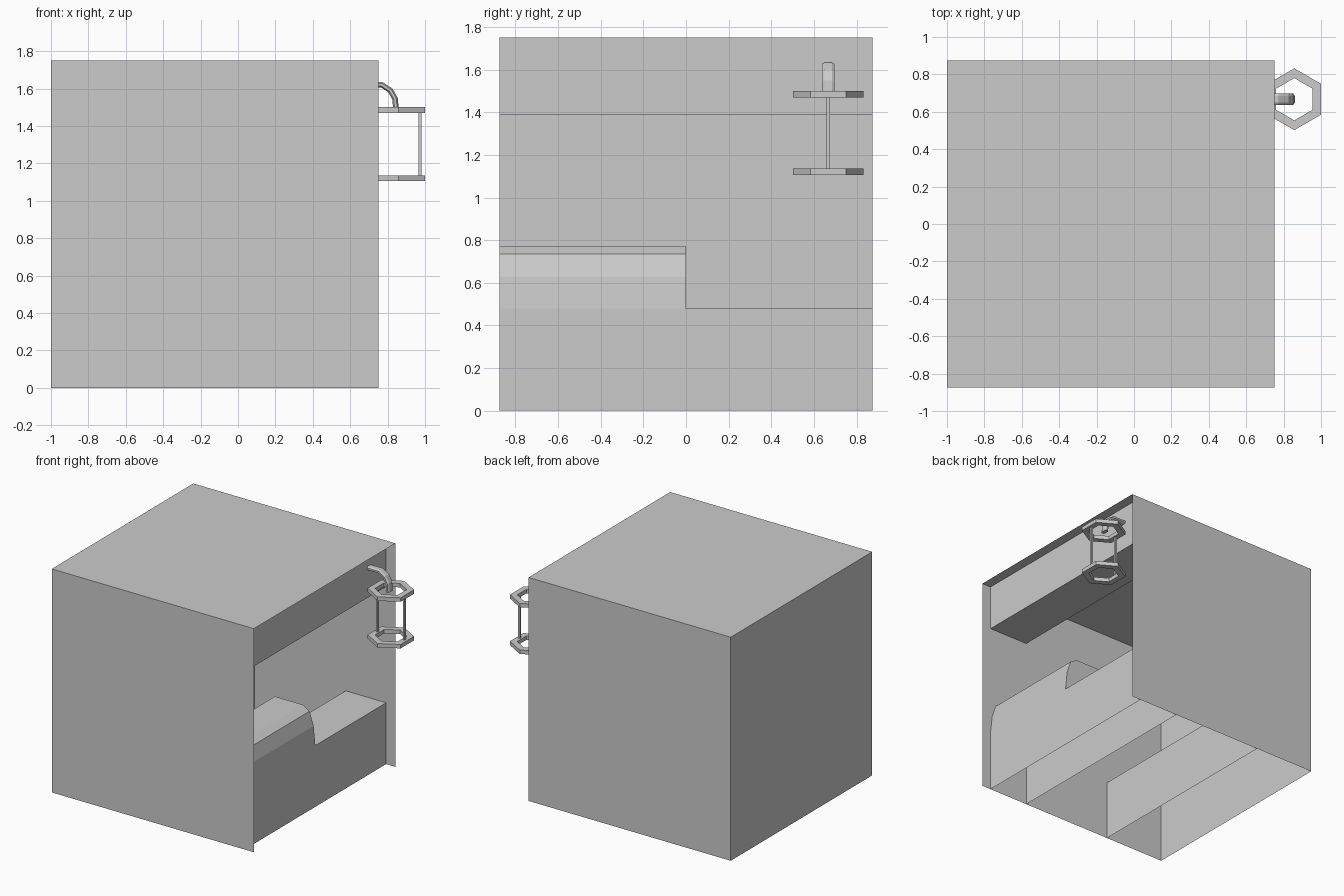
import bpy, bmesh, math
from mathutils import Vector

if "Cube" in bpy.data.objects:
    bpy.data.objects.remove(bpy.data.objects["Cube"])

X0, X1, HALF, H = -1.0, 0.75, 0.875, 1.75      # shell extents
FRONT, BACK = 0.67, 0.32                        # thick wall with the serving hatch
COUNTER, HEAD = 0.48, 1.39                      # hatch bottom and top


def finish(name, bm):
    mesh = bpy.data.meshes.new(name)
    bm.to_mesh(mesh)
    bm.free()
    obj = bpy.data.objects.new(name, mesh)
    bpy.context.collection.objects.link(obj)
    return obj


def sheet(name, profile, y0, y1, caps=False):
    """Extrude an open x-z profile along y; caps close the two ends."""
    bm = bmesh.new()
    a = [bm.verts.new((x, y0, z)) for x, z in profile]
    b = [bm.verts.new((x, y1, z)) for x, z in profile]
    for i in range(len(profile) - 1):
        bm.faces.new((a[i], b[i], b[i + 1], a[i + 1]))
    if caps:
        bm.faces.new(a)
        bm.faces.new(b[::-1])
    bmesh.ops.recalc_face_normals(bm, faces=bm.faces) if caps else None
    return finish(name, bm)


def box(name, lo, hi, drop=()):
    """Box between two corners, leaving out faces pointing in the drop directions."""
    bm = bmesh.new()
    bmesh.ops.create_cube(bm, size=1)
    for v in bm.verts:
        v.co = Vector([lo[i] + (v.co[i] + 0.5) * (hi[i] - lo[i]) for i in range(3)])
    bm.normal_update()
    gone = [f for f in bm.faces if any(f.normal.dot(Vector(d)) > 0.9 for d in drop)]
    bmesh.ops.delete(bm, geom=gone, context='FACES')
    return finish(name, bm)


def hex_ring(name, centre, r_out, r_in, z0, z1):
    bm = bmesh.new()
    rings = []
    for k in range(6):
        a = math.radians(30 + 60 * k)
        rings.append([bm.verts.new((centre[0] + r * math.cos(a), centre[1] + r * math.sin(a), z))
                      for r, z in ((r_out, z0), (r_out, z1), (r_in, z1), (r_in, z0))])
    for k in range(6):
        p, q = rings[k], rings[(k + 1) % 6]
        for i in range(4):
            j = (i + 1) % 4
            bm.faces.new((p[i], q[i], q[j], p[j]))
    return finish(name, bm)


def swept_bar(name, path, y, section):
    """Sweep a (y, normal) section along a path in the x-z plane."""
    bm = bmesh.new()
    pts = [Vector((x, 0, z)) for x, z in path]
    loops = []
    for i, p in enumerate(pts):
        t = (pts[min(i + 1, len(pts) - 1)] - pts[max(i - 1, 0)]).normalized()
        n = Vector((-t.z, 0, t.x))
        loops.append([bm.verts.new(p + Vector((0, y + u, 0)) + n * v) for u, v in section])
    m = len(section)
    for a, b in zip(loops, loops[1:]):
        for i in range(m):
            bm.faces.new((a[i], a[(i + 1) % m], b[(i + 1) % m], b[i]))
    bm.faces.new(loops[0])
    bm.faces.new(loops[-1])
    bmesh.ops.recalc_face_normals(bm, faces=bm.faces)
    return finish(name, bm)


# Outer shell: open to the right and underneath
box("outer_shell", (X0, -HALF, 0), (X1, HALF, H), drop=((1, 0, 0), (0, 0, -1)))

# Thick wall below and above the hatch
sheet("counter", [(FRONT, 0), (FRONT, COUNTER), (BACK, COUNTER), (BACK, 0)], -HALF, HALF)
sheet("hatch_header", [(BACK, H), (BACK, HEAD), (FRONT, HEAD), (FRONT, H)], -HALF, HALF)

# Rounded raised block on the front half of the counter
sheet("raised_block", [(FRONT, COUNTER), (0.655, 0.63), (0.62, 0.735), (0.56, 0.77),
                       (BACK, 0.77), (BACK, COUNTER)], -HALF, 0, caps=True)

# Low bench against the far wall
sheet("inner_bench", [(-0.47, 0), (-0.47, COUNTER), (X0, COUNTER)], -HALF, HALF)

# Lantern: two hexagonal rings joined by two thin posts
CX, CY = 0.857, 0.667
for label, z0 in (("lower", 1.105), ("upper", 1.47)):
    hex_ring(label + "_lantern_ring", (CX, CY), 0.165, 0.113, z0, z0 + 0.031)
for label, s in (("outer", 1), ("inner", -1)):
    px = CX + s * 0.117
    box(label + "_lantern_post", (px - 0.008, CY - 0.008, 1.136), (px + 0.008, CY + 0.008, 1.47))

# Curved flat hook from the header to the lantern
half = [(0.03, -0.007), (0.03, 0.007), (0.017, 0.015)]
section = half + [(-0.017, 0.015), (-0.03, 0.007), (-0.03, -0.007), (-0.017, -0.015), (0.017, -0.015)]
swept_bar("lantern_hook", [(FRONT, 1.62), (0.77, 1.62), (0.815, 1.59), (0.84, 1.545), (0.845, 1.48)],
          CY, section)
